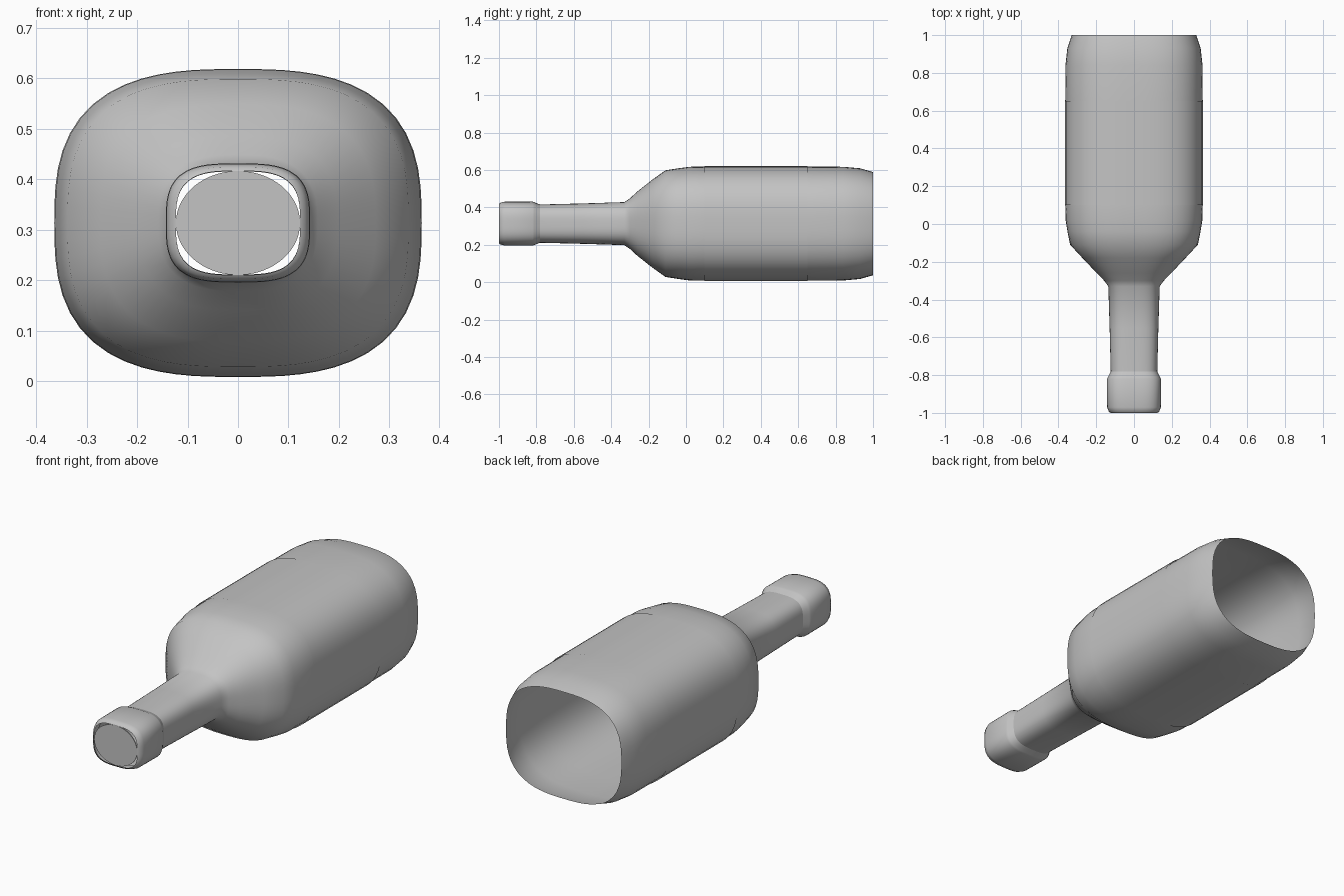
import bpy, bmesh, math

cube = bpy.data.objects.get("Cube")
if cube:
    bpy.data.objects.remove(cube, do_unlink=True)

CENTRE_Z = 0.313
SIDES = 64

grey = bpy.data.materials.new("plain grey")
grey.use_nodes = True
COLOUR = (0.55, 0.55, 0.55, 1)
grey.diffuse_color = COLOUR
grey.node_tree.nodes["Principled BSDF"].inputs["Base Color"].default_value = COLOUR


def ring(bm, y, rx, rz, n):
    """Rounded-rectangle cross-section at depth y; n = 2 is an ellipse."""
    verts = []
    for i in range(SIDES):
        a = math.tau * i / SIDES
        c, s = math.cos(a), math.sin(a)
        r = (abs(c / rx) ** n + abs(s / rz) ** n) ** (-1 / n)
        verts.append(bm.verts.new((r * c, y, CENTRE_Z + r * s)))
    return verts


def loft(name, sections, cap=False):
    """Open tube through the sections, optionally closed at the first."""
    bm = bmesh.new()
    rings = [ring(bm, *s) for s in sections]
    for a, b in zip(rings, rings[1:]):
        for i in range(SIDES):
            j = (i + 1) % SIDES
            bm.faces.new((a[i], a[j], b[j], b[i]))
    if cap:
        bm.faces.new(rings[0])
    mesh = bpy.data.meshes.new(name)
    bm.to_mesh(mesh)
    bm.free()
    mesh.materials.append(grey)
    obj = bpy.data.objects.new(name, mesh)
    bpy.context.collection.objects.link(obj)
    bpy.ops.object.select_all(action="DESELECT")
    obj.select_set(True)
    bpy.context.view_layer.objects.active = obj
    bpy.ops.object.shade_smooth_by_angle(angle=math.radians(55))
    return obj


# Bottle: neck, shoulder and hollow body, open at the base
loft("bottle_body", [
    (-0.97, 0.123, 0.103, 3.2),
    (-0.79, 0.123, 0.102, 3.2),
    (-0.55, 0.129, 0.108, 3.0),
    (-0.33, 0.136, 0.115, 2.8),
    (-0.30, 0.158, 0.135, 2.7),
    (-0.26, 0.197, 0.172, 2.7),
    (-0.18, 0.273, 0.235, 2.7),
    (-0.11, 0.338, 0.285, 2.8),
    (-0.04, 0.352, 0.296, 2.8),
    (0.02, 0.362, 0.304, 2.8),
    (0.10, 0.364, 0.305, 2.8),
    (0.65, 0.364, 0.305, 2.8),
    (0.84, 0.363, 0.304, 2.8),
    (0.93, 0.353, 0.296, 2.8),
    (1.00, 0.330, 0.276, 2.8),
])

# Wrapped label band
loft("label_band", [
    (0.10, 0.366, 0.307, 2.85),
    (0.65, 0.366, 0.307, 2.85),
])

# Collar round the mouth
loft("neck_collar", [
    (-1.00, 0.123, 0.103, 3.2),
    (-0.995, 0.133, 0.111, 3.2),
    (-0.97, 0.142, 0.117, 3.2),
    (-0.82, 0.143, 0.118, 3.2),
    (-0.81, 0.138, 0.114, 3.2),
    (-0.78, 0.123, 0.102, 3.2),
])

# Oval stopper face in the mouth
loft("stopper", [
    (-1.00, 0.123, 0.103, 2),
    (-0.995, 0.123, 0.103, 2),
], cap=True)
